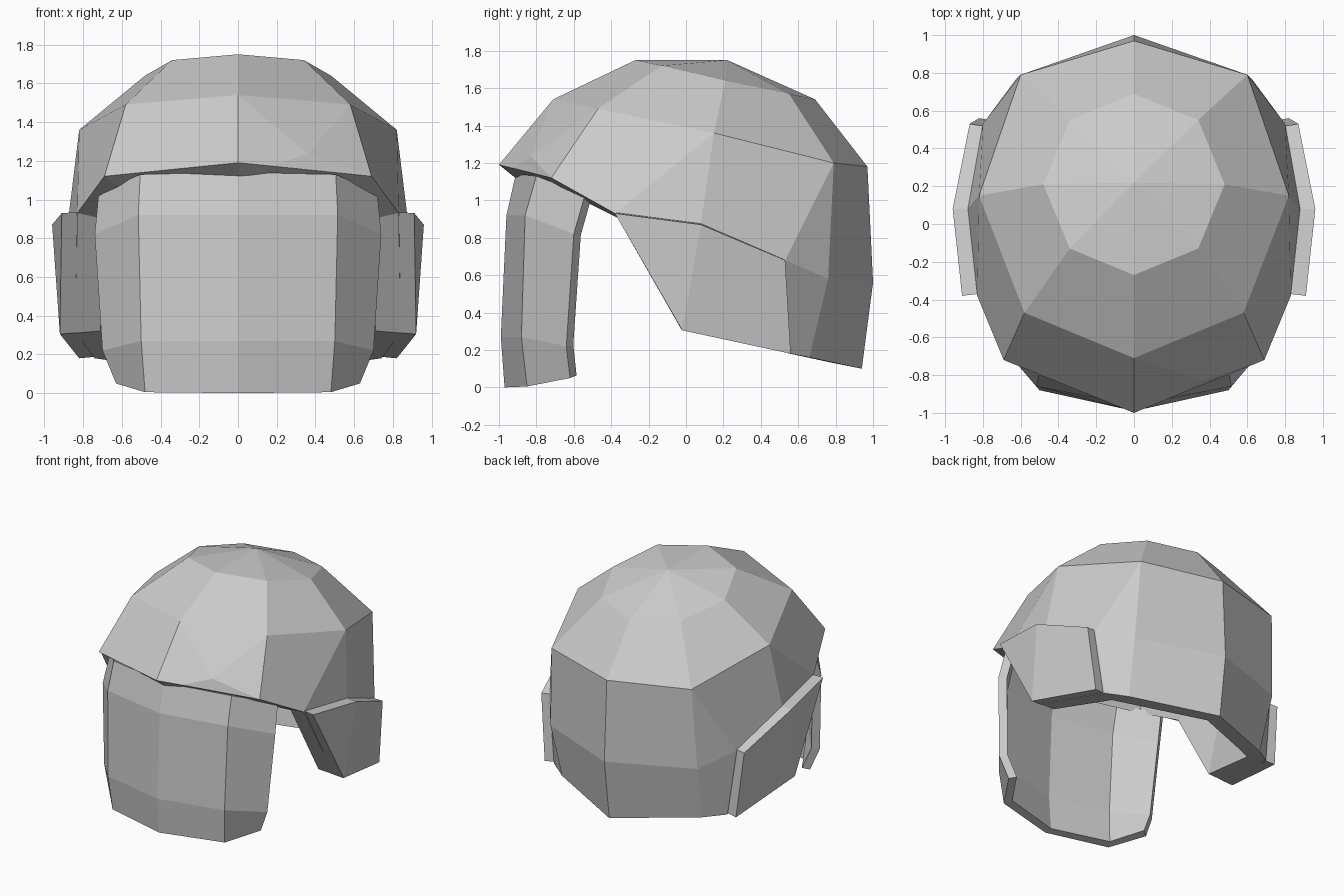
import bpy, bmesh
from mathutils import Vector

if "Cube" in bpy.data.objects:
    bpy.data.objects.remove(bpy.data.objects["Cube"])

CENTRE = Vector((0, 0.1, 0.7))


def shell(name, points, faces, thickness):
    """Sheet from named points, outward normals, thickened inward."""
    bm = bmesh.new()
    verts = {k: bm.verts.new(p) for k, p in points.items()}
    for f in faces:
        bm.faces.new([verts[k] for k in f])
    bmesh.ops.recalc_face_normals(bm, faces=bm.faces[:])
    out = sum(f.normal.dot(f.calc_center_median() - CENTRE) * f.calc_area() for f in bm.faces)
    if out < 0:
        bmesh.ops.reverse_faces(bm, faces=bm.faces[:])
    me = bpy.data.meshes.new(name)
    bm.to_mesh(me)
    bm.free()
    ob = bpy.data.objects.new(name, me)
    bpy.context.collection.objects.link(ob)
    mod = ob.modifiers.new("thickness", 'SOLIDIFY')
    mod.thickness = thickness
    mod.offset = -1
    mod.use_even_offset = True
    return ob


def both_sides(centre, side):
    """Centre points plus side points copied to left (L) and right (R)."""
    pts = dict(centre)
    for k, (x, y, z) in side.items():
        pts[k + "R"] = (x, y, z)
        pts[k + "L"] = (-x, y, z)
    return pts


def side_faces(text, centre, s):
    return [[k if k in centre else k + s for k in f.split()] for f in text.split(",")]


# helmet dome: f front, d front diagonal, s side, r rear diagonal, b back
centre = {
    "top": (0, 0.22, 1.75),
    "f1": (0, -0.27, 1.75), "f2": (0, -0.71, 1.54), "f3": (0, -1.0, 1.19),
    "b1": (0, 0.69, 1.54), "b2": (0, 0.97, 1.18), "b3": (0, 1.0, 0.56), "b4": (0, 0.94, 0.10),
}
side = {
    "d1": (0.34, -0.13, 1.72), "d2": (0.58, -0.47, 1.49), "d3": (0.69, -0.72, 1.12),
    "s1": (0.48, 0.21, 1.64), "s2": (0.82, 0.15, 1.36),
    "r1": (0.34, 0.55, 1.57), "r2": (0.60, 0.79, 1.20),
    "r3": (0.63, 0.76, 0.58), "r4": (0.60, 0.66, 0.16),
    # cheek corners under the ear plate
    "A": (0.83, -0.38, 0.93), "B": (0.88, 0.08, 0.87), "C": (0.80, 0.53, 0.68),
    "D": (0.74, 0.56, 0.18), "E": (0.84, -0.02, 0.31),
}
layout = ("top f1 d1,top d1 s1,top s1 r1,top r1 b1,"
          "f1 f2 d2 d1,d1 d2 s2 s1,s1 s2 r2 r1,r1 r2 b2 b1,"
          "d2 d3 A s2,s2 A B,s2 B C r2,r2 C r3,r2 r3 b3 b2,"
          "A E B,B E D C,C D r4 r3,r3 r4 b4 b3")
points = both_sides(centre, side)
faces = side_faces(layout, centre, "L") + side_faces(layout, centre, "R")
# brim, with a small dent on one side
points["p"] = (0.17, -0.93, 1.173)
points["n"] = (0.36, -0.83, 1.235)
faces += [["f2", "f3", "d3L", "d2L"], ["f2", "f3", "p", "n"],
          ["f2", "n", "d2R"], ["d2R", "n", "d3R"], ["p", "d3R", "n"]]
shell("helmet_dome", points, faces, 0.13)

# ear plates
plate = {
    "A": (0.91, -0.38, 0.93), "B": (0.96, 0.08, 0.87), "C": (0.87, 0.53, 0.68),
    "D": (0.82, 0.56, 0.18), "E": (0.92, -0.02, 0.305),
}
for s, name in ((1, "right"), (-1, "left")):
    pts = {k: (s * x, y, z) for k, (x, y, z) in plate.items()}
    shell("ear_plate_" + name, pts, ["AEB", "BEDC"], 0.085)

# face shield: middle, bend and edge columns from top to bottom
columns = [
    [(0, -0.91, 1.14), (0, -0.96, 0.92), (0, -0.99, 0.27), (0, -0.97, 0.0)],
    [(0.505, -0.80, 1.13), (0.515, -0.86, 0.92), (0.50, -0.88, 0.27), (0.48, -0.85, 0.005)],
    [(0.72, -0.54, 1.03), (0.74, -0.60, 0.82), (0.70, -0.64, 0.22), (0.63, -0.62, 0.05)],
]
columns = [[(-x, y, z) for x, y, z in c] for c in columns[:0:-1]] + columns
grid = {(i, j): p for i, c in enumerate(columns) for j, p in enumerate(c)}
quads = [[(i, j), (i + 1, j), (i + 1, j + 1), (i, j + 1)] for i in range(4) for j in range(3)]
shell("face_shield", grid, quads, 0.06)
